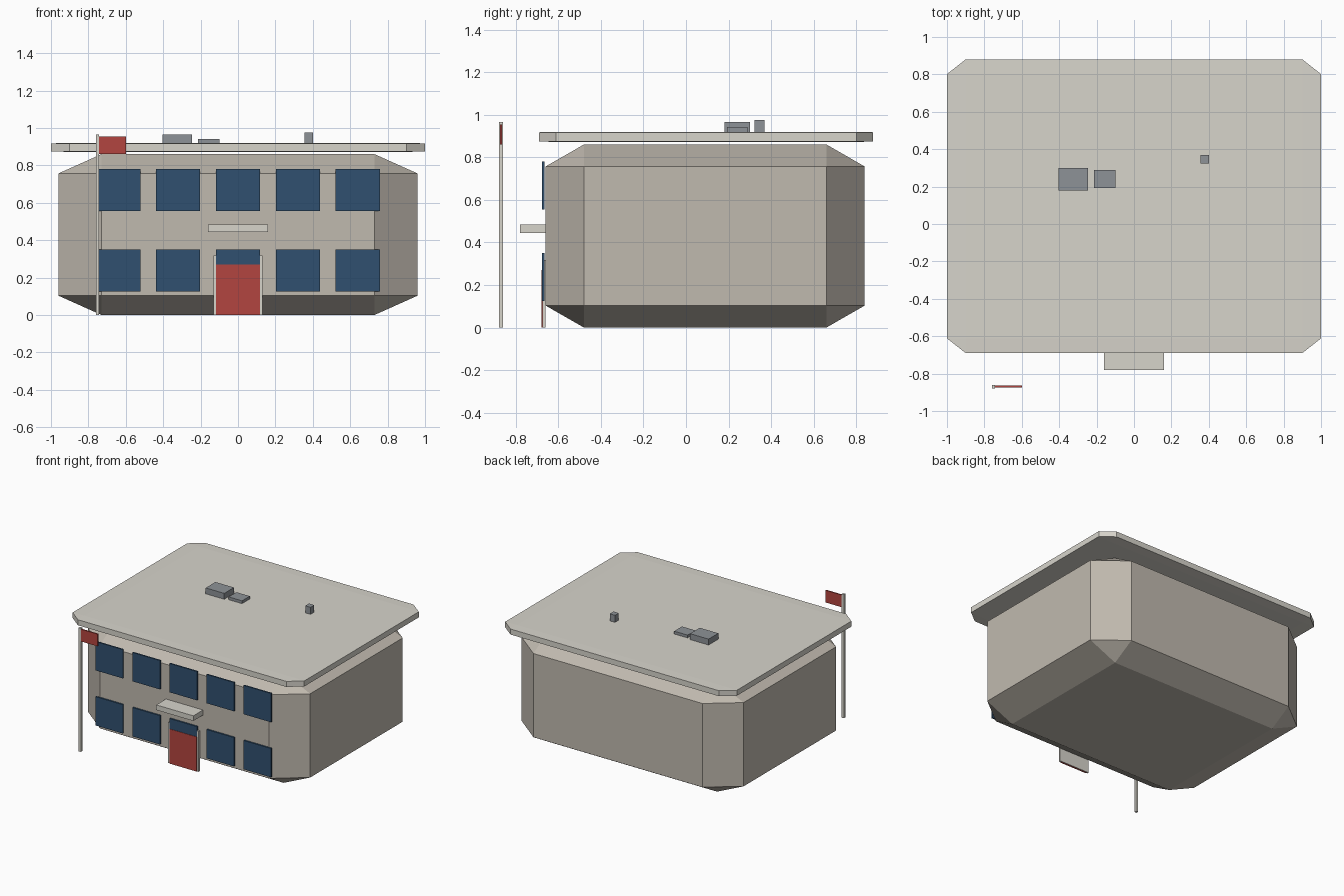
import bpy, bmesh
from mathutils import Vector

if "Cube" in bpy.data.objects:
    bpy.data.objects.remove(bpy.data.objects["Cube"])


def material(name, rgb):
    m = bpy.data.materials.new(name)
    m.diffuse_color = (*rgb, 1)
    m.use_nodes = True
    m.node_tree.nodes["Principled BSDF"].inputs["Base Color"].default_value = m.diffuse_color
    return m


WALL = material("wall", (0.53, 0.49, 0.43))
TRIM = material("trim", (0.68, 0.66, 0.60))
GLASS = material("glass", (0.03, 0.08, 0.16))
RED = material("red", (0.45, 0.06, 0.05))
METAL = material("metal", (0.27, 0.29, 0.31))


def box(name, x, y, z, mat, chamfer=0):
    """Box between (min, max) pairs; chamfer is a fraction of each side."""
    bm = bmesh.new()
    bmesh.ops.create_cube(bm, size=1)
    if chamfer:
        bmesh.ops.bevel(bm, geom=bm.edges[:], offset=chamfer, segments=1,
                        profile=0.5, affect='EDGES')
    bmesh.ops.scale(bm, verts=bm.verts, vec=[b - a for a, b in (x, y, z)])
    mesh = bpy.data.meshes.new(name)
    bm.to_mesh(mesh)
    bm.free()
    mesh.materials.append(mat)
    obj = bpy.data.objects.new(name, mesh)
    obj.location = Vector([(a + b) / 2 for a, b in (x, y, z)])
    bpy.context.collection.objects.link(obj)
    return obj


# Chamfered building body and overhanging roof slab
box("building_body", (-0.96, 0.96), (-0.66, 0.84), (0, 0.86), WALL, 0.12)
box("roof_slab", (-1, 1), (-0.69, 0.88), (0.872, 0.92), TRIM, 0.05)

# Two rows of five windows
for floor, z in (("lower", 0.125), ("upper", 0.555)):
    for i in range(5):
        cx = (i - 2) * 0.32
        box(f"{floor}_window_{i + 1}", (cx - 0.118, cx + 0.118),
            (-0.676, -0.664), (z, z + 0.225), GLASS)

# Entrance: frame, door and canopy
box("door_frame", (-0.132, 0.132), (-0.674, -0.66), (0, 0.317), TRIM)
box("door", (-0.118, 0.118), (-0.679, -0.664), (0, 0.27), RED)
box("entrance_canopy", (-0.16, 0.16), (-0.78, -0.66), (0.445, 0.485), TRIM)

# Flag on a square pole
box("flag_pole", (-0.76, -0.742), (-0.879, -0.861), (0, 0.965), TRIM)
box("flag", (-0.742, -0.60), (-0.874, -0.864), (0.86, 0.955), RED)

# Rooftop equipment
box("roof_unit_large", (-0.405, -0.245), (0.18, 0.30), (0.918, 0.966), METAL)
box("roof_unit_small", (-0.215, -0.10), (0.192, 0.288), (0.918, 0.942), METAL)
box("roof_vent", (0.355, 0.40), (0.323, 0.369), (0.918, 0.975), METAL)
